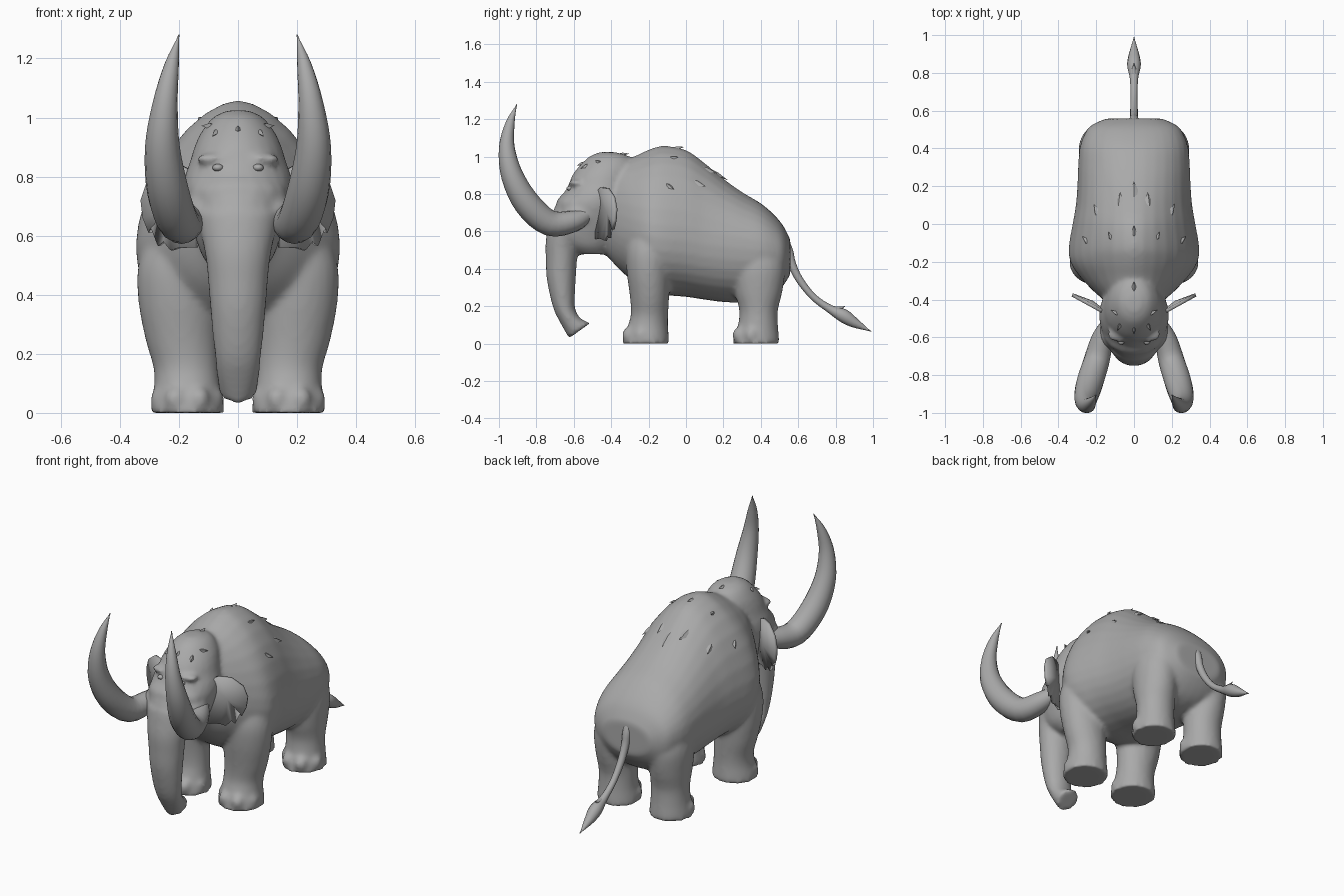
import bpy, bmesh, math
from mathutils import Vector, Matrix

if "Cube" in bpy.data.objects:
    bpy.data.objects.remove(bpy.data.objects["Cube"])

grey = bpy.data.materials.new("hide_grey")
grey.diffuse_color = (0.4, 0.4, 0.4, 1)
grey.use_nodes = True
grey.node_tree.nodes["Principled BSDF"].inputs["Base Color"].default_value = grey.diffuse_color
X, Y, Z = Vector((1, 0, 0)), Vector((0, 1, 0)), Vector((0, 0, 1))


def spline(rows, n=4):
    """Catmull-Rom interpolation between rows of numbers."""
    out = []
    for i in range(len(rows) - 1):
        a, b, c, d = (rows[max(0, min(len(rows) - 1, i + k))] for k in (-1, 0, 1, 2))
        for j in range(n):
            t = j / n
            out.append([0.5 * (2 * q + (r - p) * t + (2 * p - 5 * q + 4 * r - s) * t * t
                               + (3 * q - p - 3 * r + s) * t ** 3)
                        for p, q, r, s in zip(a, b, c, d)])
    return out + [list(rows[-1])]


def loft(bm, rings):
    """Skin a list of point rings and close both ends."""
    vs = [[bm.verts.new(p) for p in ring] for ring in rings]
    n = len(vs[0])
    faces = [bm.faces.new((a[i], a[(i + 1) % n], b[(i + 1) % n], b[i]))
             for a, b in zip(vs, vs[1:]) for i in range(n)]
    faces += [bm.faces.new(vs[0]), bm.faces.new(vs[-1])]
    bmesh.ops.recalc_face_normals(bm, faces=faces)


def oval(c, u, v, n=24, down=None, e_up=1.0, e_down=1.0):
    """Oval ring; 'down' is the lower half axis, exponents below 1 are boxier."""
    pts = []
    for i in range(n):
        a = 2 * math.pi * i / n
        cs, sn = math.cos(a), math.sin(a)
        e = e_up if sn >= 0 else e_down
        cs, sn = math.copysign(abs(cs) ** e, cs), math.copysign(abs(sn) ** e, sn)
        pts.append(c + u * cs + (v if sn >= 0 or down is None else down) * sn)
    return pts


def tube(bm, rows, n=16):
    """Round tube through rows of x, y, z, radius."""
    rows = spline(rows)
    p = [Vector(r[:3]) for r in rows]
    rings = []
    for i, r in enumerate(rows):
        t = (p[min(i + 1, len(p) - 1)] - p[max(i - 1, 0)]).normalized()
        u = (X - t * X.dot(t)).normalized()
        rad = max(r[3], 0.002)
        rings.append(oval(p[i], u * rad, t.cross(u) * rad, n))
    loft(bm, rings)


def ball(bm, c, size):
    bmesh.ops.create_uvsphere(bm, u_segments=16, v_segments=10, radius=1,
                              matrix=Matrix.Translation(c) @ Matrix.Diagonal((*size, 1)))


def finish(bm, name, skin=False, angle=50):
    me = bpy.data.meshes.new(name)
    bm.to_mesh(me)
    bm.free()
    ob = bpy.data.objects.new(name, me)
    bpy.context.collection.objects.link(ob)
    me.materials.append(grey)
    bpy.context.view_layer.objects.active = ob
    ob.select_set(True)
    bpy.ops.object.shade_smooth_by_angle(angle=math.radians(angle))
    ob.select_set(False)
    if skin:  # fuse the overlapping shapes into one soft skin
        m = ob.modifiers.new("fuse", 'REMESH')
        m.mode, m.voxel_size, m.use_smooth_shade = 'VOXEL', 0.012, True
        m = ob.modifiers.new("soften", 'SMOOTH')
        m.factor, m.iterations = 0.5, 8
    return ob


# Torso: y, half width, widest height, top, bottom, upper roundness
bm = bmesh.new()
torso = [(-.47, .1, .7, .86, .5, 1), (-.42, .14, .67, .93, .465, 1), (-.36, .21, .63, .97, .4, 1.05),
         (-.28, .285, .6, 1.0, .33, 1.12), (-.2, .337, .58, 1.037, .28, 1.18),
         (-.12, .345, .56, 1.058, .26, 1.18), (0, .325, .55, 1.035, .25, 1.15),
         (.1, .308, .53, .965, .235, 1.1), (.2, .3, .52, .882, .222, 1.05), (.3, .296, .51, .81, .22, 1),
         (.4, .288, .5, .75, .23, .97), (.47, .265, .49, .69, .26, .94), (.52, .23, .48, .63, .31, .92),
         (.558, .15, .47, .555, .37, .92)]
loft(bm, [oval(Vector((0, y, m)), X * w, Z * (t - m), 32, Z * (m - b), e, 0.92)
          for y, w, m, t, b, e in spline(torso)])

# Legs: z, x centre, x radius, y centre, y radius
front_leg = [(0, .172, .127, -.215, .126), (.04, .172, .122, -.212, .12), (.1, .172, .112, -.203, .107),
             (.16, .176, .112, -.195, .1), (.25, .19, .124, -.195, .105), (.38, .2, .138, -.2, .117),
             (.5, .2, .138, -.2, .122), (.62, .18, .115, -.2, .1)]
hind_leg = [(0, .17, .12, .375, .125), (.04, .17, .116, .377, .12), (.1, .17, .108, .385, .107),
            (.18, .17, .107, .388, .104), (.28, .175, .112, .388, .128), (.4, .175, .118, .39, .141),
            (.5, .16, .114, .39, .125)]
for s in (1, -1):
    for leg in (front_leg, hind_leg):
        loft(bm, [oval(Vector((s * xc, yc, z)), X * rx, Y * ry) for z, xc, rx, yc, ry in spline(leg)])
        # Toes
        for deg in (-75, -26, 26, 75):
            a = math.radians(deg)
            ball(bm, (s * .172 + .088 * math.sin(a), leg[0][3] - .097 * math.cos(a), .045), (.04, .04, .045))

# Skull and trunk: z, y centre, y radius, x radius, tilt
skull = [(1.024, -.42, .04, .035, 0), (1.0, -.41, .107, .085, 0), (.95, -.42, .15, .125, 0),
         (.9, -.44, .168, .148, 0), (.85, -.453, .175, .163, 0), (.8, -.47, .187, .18, 0),
         (.74, -.49, .207, .184, 0), (.66, -.505, .222, .165, 0), (.58, -.525, .2, .14, 0),
         (.52, -.52, .14, .115, 0), (.478, -.505, .09, .075, 0)]
trunk = [(.68, -.615, .112, .145, 0), (.55, -.66, .09, .114, 0), (.45, -.666, .084, .102, 0),
         (.35, -.667, .078, .094, 0), (.25, -.66, .066, .085, 0), (.18, -.648, .056, .077, .1),
         (.125, -.62, .053, .072, .25), (.085, -.585, .055, .066, .6), (.07, -.568, .058, .062, .72)]
for rows in (skull, trunk):
    loft(bm, [oval(Vector((0, yc, z)), X * rx, Vector((0, ry, ry * k))) for z, yc, ry, rx, k in spline(rows)])
# Muzzle shelf, tusk sockets, brow ridges
ball(bm, (0, -.56, .74), (.17, .137, .085))
for s in (1, -1):
    ball(bm, (s * .125, -.57, .685), (.06, .09, .06))
    ball(bm, (s * .075, -.585, .86), (.07, .042, .02))
body = finish(bm, "body", skin=True)

# Eyes
bm = bmesh.new()
for s in (1, -1):
    ball(bm, (s * .068, -.62, .83), (.019, .019, .013))
finish(bm, "eyes")

# Tusks
tusk = [(.13, -.52, .695, .036), (.165, -.6, .655, .057), (.2, -.73, .645, .069), (.237, -.85, .75, .071),
        (.256, -.93, .9, .059), (.246, -.958, 1.05, .042), (.224, -.94, 1.18, .024), (.2, -.904, 1.28, 0)]
for s, side in ((1, "left"), (-1, "right")):
    bm = bmesh.new()
    tube(bm, [(s * x, y, z, r) for x, y, z, r in tusk])
    finish(bm, side + "_tusk")

# Ears: ragged fans swept back from the head, outline in x, z
outline = [(.14, .81), (.19, .835), (.25, .83), (.305, .785), (.327, .72), (.32, .66), (.3, .61),
           (.289, .622), (.268, .565), (.25, .58), (.225, .55), (.195, .56), (.14, .56)]
for s, side in ((1, "left"), (-1, "right")):
    bm = bmesh.new()
    rim = [bm.verts.new((s * x, -.478 + (x - .14) * .55, z)) for x, z in outline]
    mid = bm.verts.new((s * .22, -.415, .70))
    for a, b in zip(rim, rim[1:] + rim[:1]):
        bm.faces.new((a, b, mid))
    bmesh.ops.recalc_face_normals(bm, faces=bm.faces)
    ear = finish(bm, side + "_ear")
    m = ear.modifiers.new("thickness", 'SOLIDIFY')
    m.thickness, m.offset = 0.018, 0

# Tail with hair tuft
bm = bmesh.new()
tube(bm, [(0, .5, .58, .03), (0, .545, .5, .026), (0, .565, .43, .022), (0, .605, .345, .02),
          (0, .68, .25, .018), (0, .77, .185, .022), (0, .84, .15, .036), (0, .9, .112, .027),
          (0, .99, .065, 0)], 12)
tube(bm, [(0, .77, .19, .012), (0, .81, .185, .014), (0, .85, .2, 0)], 8)
finish(bm, "tail")

# Fur tufts: base x, y, compass direction (0 = back, 90 = outward), length
bpy.context.view_layer.update()
deps = bpy.context.evaluated_depsgraph_get()


def tuft(bm, ob, x, y, deg, size):
    """Spike that rises out of the skin and lies along it."""
    a = math.radians(deg)
    hit, p, n, _ = ob.ray_cast(Vector((x, y, 2)), -Z, depsgraph=deps)
    if not hit:
        return
    d = Vector((math.sin(a), math.cos(a), 0))
    d = (d - n * d.dot(n)).normalized()
    side = d.cross(n) * size * .45
    lo = p - n * .012
    pts = [lo - side, lo + side, lo - d * size * .6, p + d * size * .2 + n * .008, p + d * size + n * .012,
           lo + d * size * .25]
    l, r, back, ridge, t, under = (bm.verts.new(v) for v in pts)
    for f in ((l, ridge, back), (ridge, r, back), (l, t, ridge), (ridge, t, r),
              (l, under, t), (under, r, t), (l, back, under), (under, back, r)):
        bm.faces.new(f)
    bmesh.ops.recalc_face_normals(bm, faces=bm.faces)


body_tufts = [(0, .15, 0, .09), (.08, .1, 5, .075), (.2, .05, 35, .065), (.25, -.1, 60, .05),
              (.125, -.08, 15, .04), (0, -.06, 0, .05)]
head_tufts = [(0, -.35, 0, .045), (.09, -.48, 60, .04), (.075, -.53, 150, .04), (0, -.55, 180, .035)]
bm = bmesh.new()
for x, y, deg, size in body_tufts + head_tufts:
    for s in ((1, -1) if x else (1,)):
        tuft(bm, body, s * x, y, s * deg, size)
finish(bm, "fur_tufts", angle=30)
